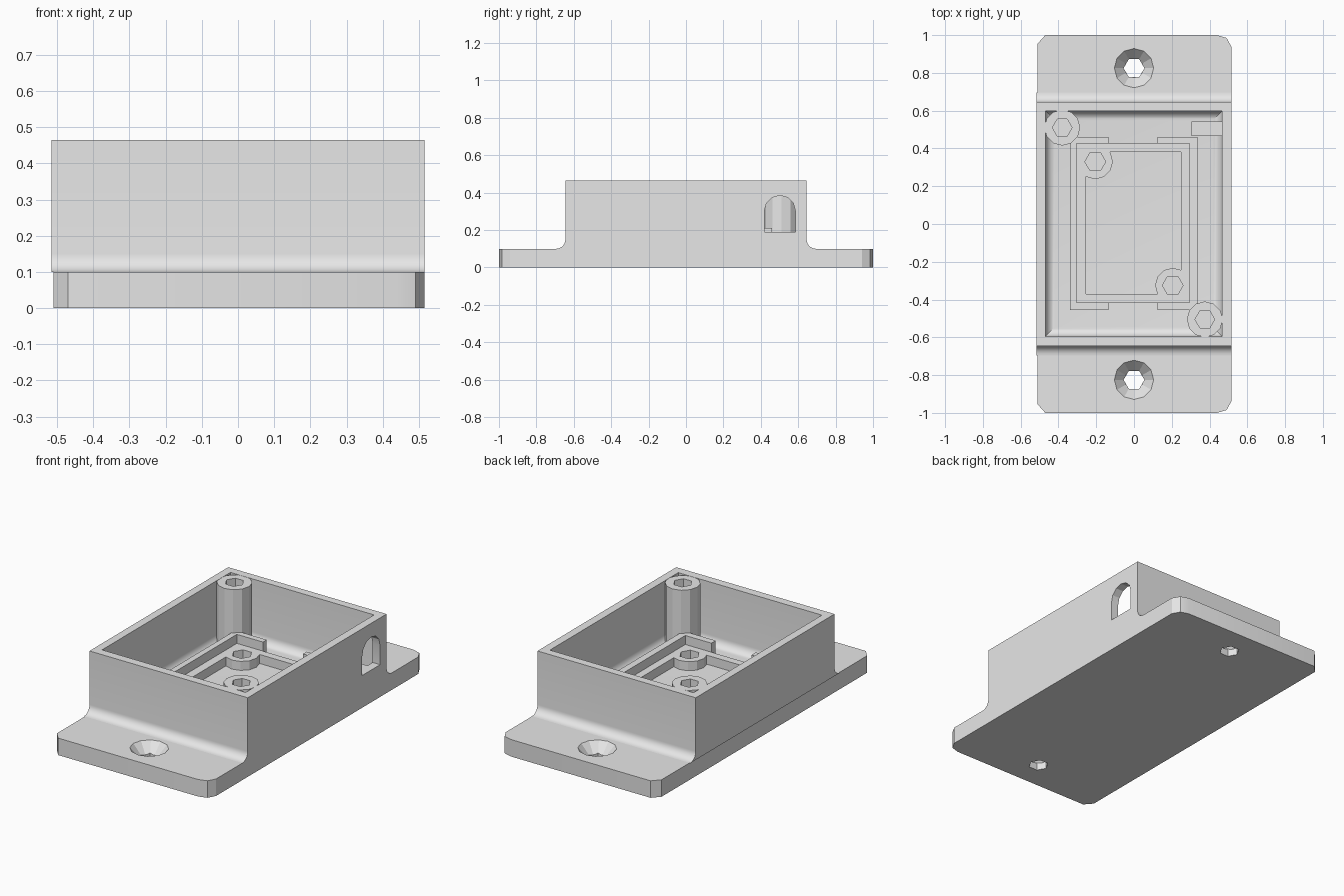
import bpy, bmesh
from math import pi, cos, sin

cube = bpy.data.objects.get("Cube")
if cube:
    bpy.data.objects.remove(cube, do_unlink=True)

GREY = (0.8, 0.8, 0.8, 1)
grey = bpy.data.materials.new("light_grey_plastic")
grey.use_nodes = True
grey.diffuse_color = GREY
grey.node_tree.nodes["Principled BSDF"].inputs["Base Color"].default_value = GREY


def finish(name, bm):
    bmesh.ops.recalc_face_normals(bm, faces=bm.faces)
    mesh = bpy.data.meshes.new(name)
    bm.to_mesh(mesh)
    bm.free()
    mesh.materials.append(grey)
    obj = bpy.data.objects.new(name, mesh)
    bpy.context.collection.objects.link(obj)
    return obj


def loft(name, bottom, top):
    """Solid between two matching outlines of 3D points."""
    bm = bmesh.new()
    a = [bm.verts.new(p) for p in bottom]
    b = [bm.verts.new(p) for p in top]
    bm.faces.new(a)
    bm.faces.new(b)
    for i in range(len(a)):
        j = (i + 1) % len(a)
        bm.faces.new((a[i], a[j], b[j], b[i]))
    return finish(name, bm)


def prism_z(name, pts, z0, z1):
    return loft(name, [(x, y, z0) for x, y in pts], [(x, y, z1) for x, y in pts])


def prism_x(name, pts, x0, x1):
    return loft(name, [(x0, y, z) for y, z in pts], [(x1, y, z) for y, z in pts])


def block(name, x0, x1, y0, y1, z0, z1):
    return prism_z(name, [(x0, y0), (x1, y0), (x1, y1), (x0, y1)], z0, z1)


def ring(x, y, r, n):
    return [(x + r * cos(2 * pi * i / n), y + r * sin(2 * pi * i / n)) for i in range(n)]


def combine(obj, other, op="DIFFERENCE"):
    """Bake a boolean into obj and discard the helper."""
    other.hide_render = True
    mod = obj.modifiers.new("bool", "BOOLEAN")
    mod.object, mod.operation, mod.solver = other, op, "EXACT"
    graph = bpy.context.evaluated_depsgraph_get()
    mesh = bpy.data.meshes.new_from_object(obj.evaluated_get(graph))
    obj.modifiers.clear()
    obj.data = mesh
    bpy.data.objects.remove(other, do_unlink=True)


# Mounting plate with clipped corners and countersunk screw holes
outline = [(-0.51, -0.955), (-0.47, -1), (0.44, -1), (0.49, -0.985), (0.515, -0.94),
           (0.515, 0.94), (0.49, 0.985), (0.44, 1), (-0.47, 1), (-0.51, 0.955)]
plate = prism_z("mounting_plate", outline, 0, 0.1)
for y in (-0.825, 0.825):
    combine(plate, prism_z("screw_hole", ring(0, y, 0.055, 6), -0.1, 0.2))
    sink = loft("countersink",
                [(px, py, 0.04) for px, py in ring(0, y, 0.05, 12)],
                [(px, py, 0.11) for px, py in ring(0, y, 0.113, 12)])
    combine(plate, sink)

# Housing walls with rounded feet at both ends
WALL, R, STEPS = 0.645, 0.05, 8
foot = [(WALL + R - R * sin(a), 0.1 + R - R * cos(a))
        for a in (pi / 2 * i / STEPS for i in range(STEPS + 1))]
profile = foot + [(WALL, 0.465), (-WALL, 0.465)] + [(-y, z) for y, z in reversed(foot)]
housing = prism_x("housing", profile, -0.515, 0.515)

# Cavity with a rounded floor edge
cavity = block("cavity", -0.468, 0.467, -0.595, 0.598, 0.104, 0.6)
bm = bmesh.new()
bm.from_mesh(cavity.data)
low = [e for e in bm.edges if all(v.co.z < 0.2 for v in e.verts)]
bmesh.ops.bevel(bm, geom=low, offset=R, segments=STEPS, profile=0.5, affect="EDGES")
bmesh.ops.recalc_face_normals(bm, faces=bm.faces)
bm.to_mesh(cavity.data)
bm.free()
combine(housing, cavity)

# Arched cable opening in the left wall
arch = [(0.585, 0.19)] + ring(0.502, 0.302, 0.083, 12)[:7] + [(0.419, 0.19)]
combine(housing, prism_x("cable_opening", arch, 0.44, 0.6))

# Corner posts for the lid screws
posts = []
for name, x, y in (("back_right_post", -0.38, 0.51), ("front_left_post", 0.375, -0.505)):
    post = prism_z(name, ring(x, y, 0.095, 12), 0.1, 0.464)
    combine(post, prism_z("post_hole", ring(x, y, 0.052, 6), 0.14, 0.6))
    posts.append(post)

# Board ledge with two screw bosses
ledge = block("board_ledge", -0.305, 0.295, -0.415, 0.425, 0.1, 0.157)
combine(ledge, block("ledge_opening", -0.255, 0.25, -0.37, 0.38, 0, 0.3))
bosses = [(-0.205, 0.33), (0.205, -0.325)]
for x, y in bosses:
    combine(ledge, prism_z("boss", ring(x, y, 0.093, 12), 0.1, 0.157), "UNION")
for x, y in bosses:
    combine(ledge, prism_z("boss_hole", ring(x, y, 0.055, 6), 0.108, 0.3))

# Raised lips that wrap the ledge corners
lips = []
for name, out, inn, end in (("right_lip", -0.34, -0.305, -0.135),
                            ("left_lip", 0.335, 0.295, 0.125)):
    pts = [(out, -0.455), (end, -0.455), (end, -0.415), (inn, -0.415),
           (inn, 0.425), (end, 0.425), (end, 0.46), (out, 0.46)]
    lips.append(prism_z(name, pts, 0.1, 0.21))

# Cable rest below the opening
rest = block("cable_rest", 0.305, 0.47, 0.467, 0.542, 0.1, 0.187)

# Smooth only the fillets
bpy.ops.object.select_all(action="DESELECT")
for obj in [plate, housing, ledge, rest] + posts + lips:
    obj.select_set(True)
bpy.context.view_layer.objects.active = housing
bpy.ops.object.shade_smooth_by_angle(angle=0.35)
